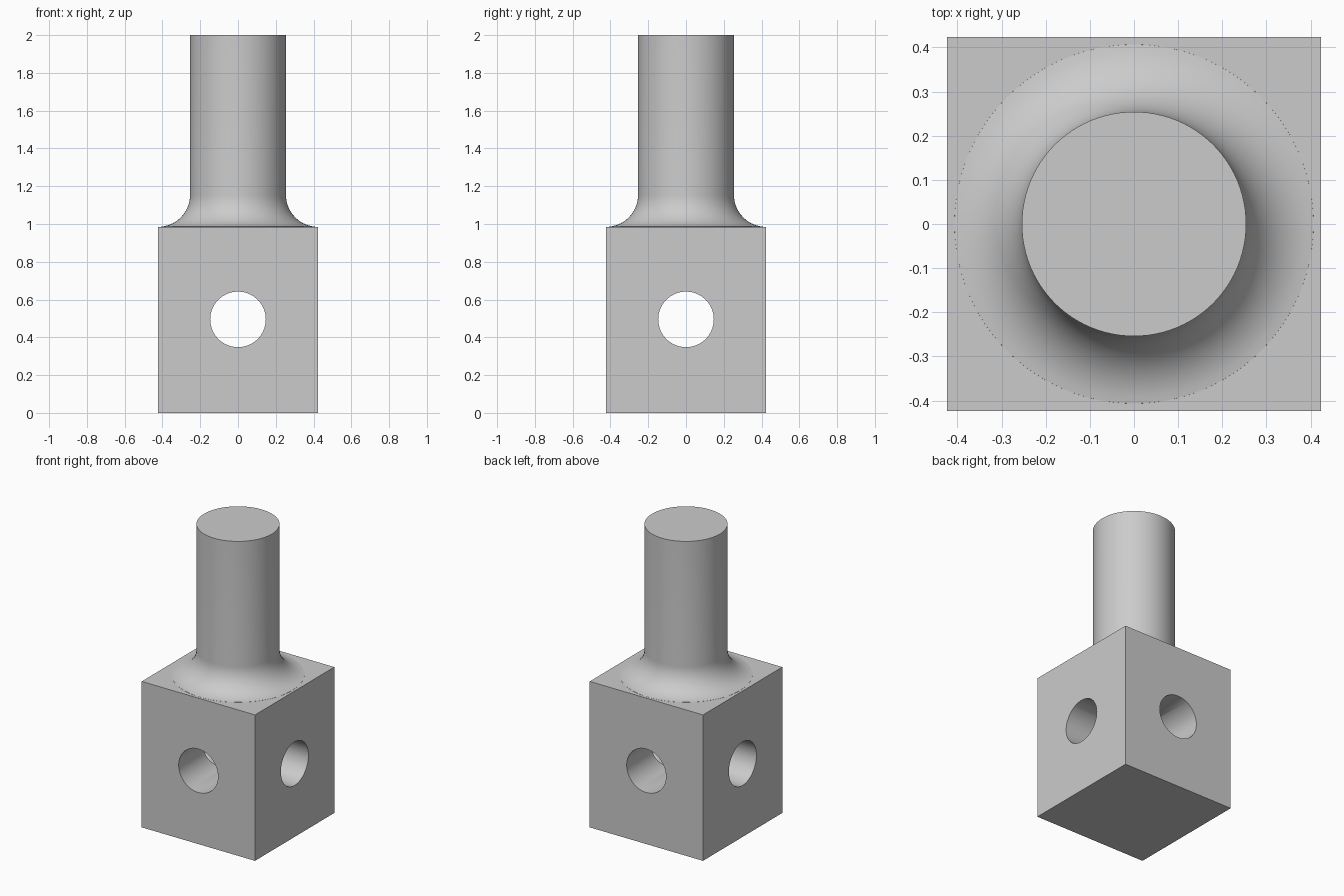
import bpy, bmesh, math

cube = bpy.data.objects.get("Cube")
if cube:
    bpy.data.objects.remove(cube, do_unlink=True)

HALF, BLOCK_TOP, TOP = 0.423, 0.985, 2.0
SHAFT_R, HOLE_R, HOLE_Z = 0.254, 0.147, 0.495
SEGMENTS = 96

steel = bpy.data.materials.new("grey_metal")
steel.use_nodes = True
grey = (0.6, 0.6, 0.6, 1)
steel.diffuse_color = grey
steel.node_tree.nodes["Principled BSDF"].inputs["Base Color"].default_value = grey


def combine(target, tool, operation):
    mod = target.modifiers.new(operation.title(), "BOOLEAN")
    mod.object, mod.operation, mod.solver = tool, operation, "EXACT"
    bpy.ops.object.select_all(action="DESELECT")
    bpy.context.view_layer.objects.active = target
    target.select_set(True)
    bpy.ops.object.modifier_apply(modifier=mod.name)
    bpy.data.objects.remove(tool, do_unlink=True)


def lathe(name, profile):
    bm = bmesh.new()
    rings = []
    for r, z in profile:
        rings.append([bm.verts.new((r * math.cos(a), r * math.sin(a), z))
                      for a in (math.tau * i / SEGMENTS for i in range(SEGMENTS))])
    for low, high in zip(rings, rings[1:]):
        for i in range(SEGMENTS):
            j = (i + 1) % SEGMENTS
            bm.faces.new((low[i], low[j], high[j], high[i]))
    bm.faces.new(rings[0][::-1])
    bm.faces.new(rings[-1])
    mesh = bpy.data.meshes.new(name)
    bm.to_mesh(mesh)
    bm.free()
    obj = bpy.data.objects.new(name, mesh)
    bpy.context.collection.objects.link(obj)
    mesh.materials.append(steel)
    return obj


# Square block
bpy.ops.mesh.primitive_cube_add(size=1, location=(0, 0, BLOCK_TOP / 2))
body = bpy.context.object
body.name = "drilled_block_with_shaft"
body.scale = (2 * HALF, 2 * HALF, BLOCK_TOP)
bpy.ops.object.transform_apply(location=True, rotation=False, scale=True)
body.data.materials.append(steel)

# Round shaft with a concave fillet and a plug sunk into the block
fillet = HALF - SHAFT_R
profile = [(HALF - 0.004, BLOCK_TOP - 0.1)]
for i in range(1, 17):
    a = math.pi / 2 * i / 16
    profile.append((HALF - fillet * math.sin(a),
                    BLOCK_TOP + fillet * (1 - math.cos(a))))
profile.append((SHAFT_R, TOP))
combine(body, lathe("shaft", profile), "UNION")

# Crossing through-holes
for rotation in ((math.pi / 2, 0, 0), (0, math.pi / 2, 0)):
    bpy.ops.mesh.primitive_cylinder_add(vertices=64, radius=HOLE_R, depth=2,
                                        location=(0, 0, HOLE_Z), rotation=rotation)
    drill = bpy.context.object
    drill.hide_render = True
    drill.data.materials.append(steel)
    combine(body, drill, "DIFFERENCE")

# Smooth curved walls, flat large faces
bpy.ops.object.select_all(action="DESELECT")
body.select_set(True)
bpy.context.view_layer.objects.active = body
bpy.ops.object.shade_smooth_by_angle(angle=math.radians(30))
for face in body.data.polygons:
    if face.area > 0.05:
        face.use_smooth = False
